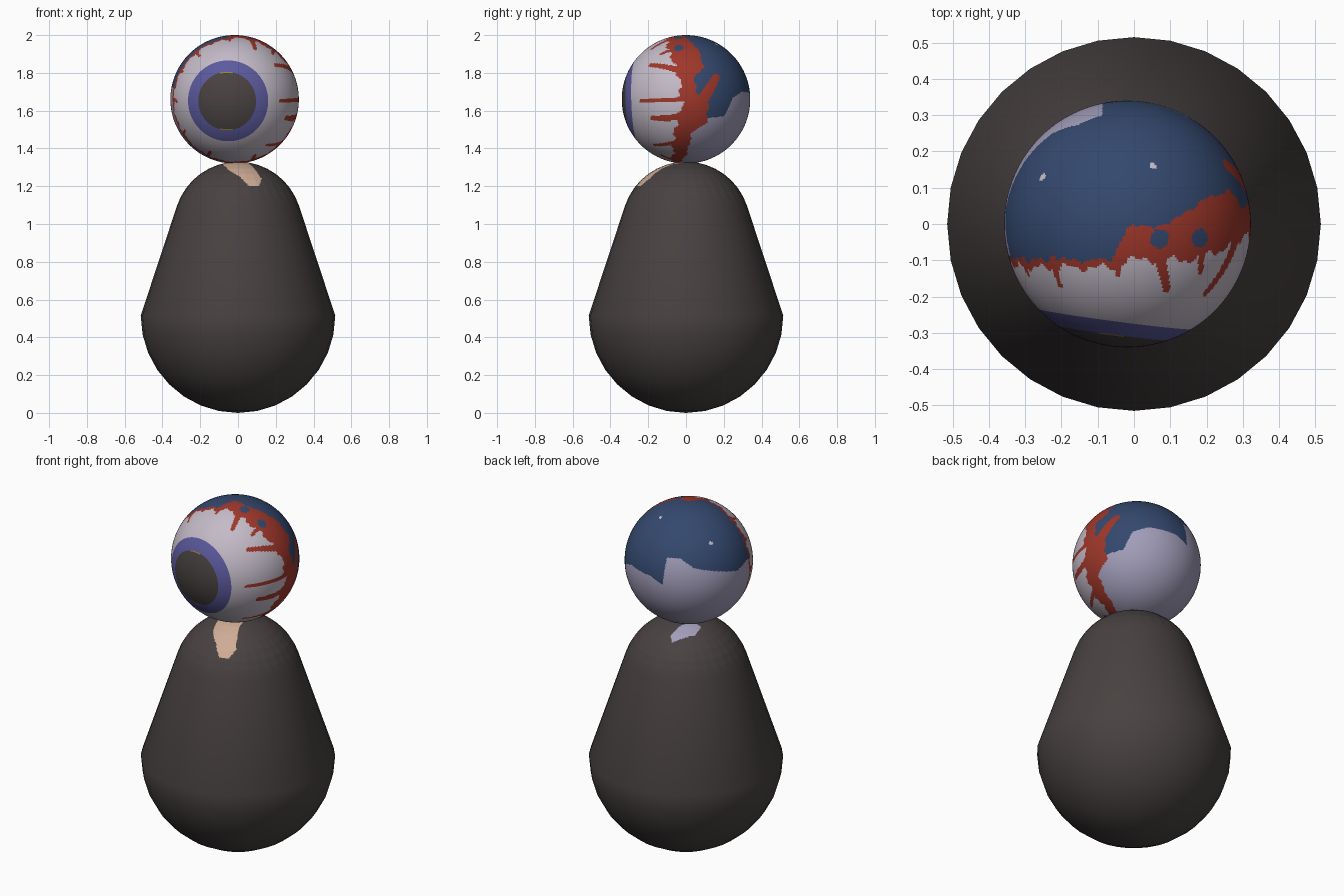
import bpy, bmesh
from math import sin, cos, pi, radians, degrees, atan2, sqrt
from mathutils import Vector
from mathutils.geometry import intersect_point_line

default = bpy.data.objects.get("Cube")
if default:
    bpy.data.objects.remove(default)

COLOURS = {
    "charcoal": (0.065, 0.054, 0.053),
    "eye_white": (0.55, 0.50, 0.58),
    "lavender": (0.36, 0.34, 0.49),
    "navy": (0.034, 0.065, 0.156),
    "vein_red": (0.35, 0.038, 0.023),
    "iris_violet": (0.107, 0.102, 0.34),
    "tan": (0.62, 0.41, 0.30),
    "yellow": (0.30, 0.24, 0.03),
}
NAMES = list(COLOURS)
materials = []
for name, rgb in COLOURS.items():
    mat = bpy.data.materials.new(name)
    mat.use_nodes = True
    mat.diffuse_color = (*rgb, 1)
    mat.node_tree.nodes["Principled BSDF"].inputs["Base Color"].default_value = (*rgb, 1)
    materials.append(mat)


def finish(bm, name, rule):
    """Paint every face by a rule on its centre and link the object."""
    bm.normal_update()
    for f in bm.faces:
        f.smooth = True
        f.material_index = NAMES.index(rule(f.calc_center_median()))
    mesh = bpy.data.meshes.new(name)
    bm.to_mesh(mesh)
    bm.free()
    for mat in materials:
        mesh.materials.append(mat)
    obj = bpy.data.objects.new(name, mesh)
    bpy.context.collection.objects.link(obj)


def interp(table, t, col):
    """Read a column of a table sorted by its first entry."""
    for a, b in zip(table, table[1:]):
        if t <= b[0]:
            k = max(0, (t - a[0]) / (b[0] - a[0]))
            return a[col] + k * (b[col] - a[col])
    return table[-1][col]


def inside(x, y, poly):
    hit = False
    for (ax, ay), (bx, by) in zip(poly, poly[1:] + poly[:1]):
        if (ay > y) != (by > y) and x < ax + (y - ay) * (bx - ax) / (by - ay):
            hit = not hit
    return hit


# Body: round base, cone and round cap, turned around z
SIDES, BASE_R, CAP_R, CAP_Z = 32, 0.515, 0.34, 0.99
profile = [(BASE_R * sin(a), BASE_R * (1 - cos(a)))
           for a in (i * pi / 16 for i in range(9))]
profile += [(CAP_R * cos(a), CAP_Z + CAP_R * sin(a))
            for a in (radians(18 + i * 9) for i in range(9))]

bm = bmesh.new()
verts = [bm.verts.new((r, 0, z)) for r, z in profile]
edges = [bm.edges.new(pair) for pair in zip(verts, verts[1:])]
bmesh.ops.spin(bm, geom=verts + edges, cent=(0, 0, 0), axis=(0, 0, 1),
               angle=2 * pi, steps=SIDES, use_merge=False)
bmesh.ops.remove_doubles(bm, verts=bm.verts, dist=0.0005)
bmesh.ops.recalc_face_normals(bm, faces=bm.faces)
# Finer faces on the cap, for its two marks
cap_edges = [e for e in bm.edges if min(v.co.z for v in e.verts) > 1.14]
bmesh.ops.subdivide_edges(bm, edges=cap_edges, cuts=7, use_grid_fill=True)

TAN_MARK = [(-0.10, 1.34), (0.04, 1.34), (0.09, 1.29), (0.125, 1.24),
            (0.11, 1.2), (0.06, 1.2), (0.01, 1.25), (-0.05, 1.285)]
BACK_MARK = [(-0.05, 0.2), (-0.02, 0.17), (-0.03, 0.1), (-0.06, 0.03),
             (-0.12, 0.03), (-0.13, 0.1), (-0.09, 0.15)]


def body_rule(p):
    if p.z > 1.15 and p.y < 0 and inside(p.x, p.z, TAN_MARK):
        return "tan"
    if p.z > 1.15 and p.y > 0 and inside(p.x, p.y, BACK_MARK):
        return "lavender"
    return "charcoal"


finish(bm, "body", body_rule)

# Eyeball: poles lie on the gaze axis, so iris and pupil edges are rings
R = 0.34
CENTRE = Vector((-0.018, 0, 1.66))
GAZE = Vector((-0.13, -0.99, -0.03)).normalized()


def on_ball(phi, y):
    """Point at an angle around y (from up towards +x) and a depth y."""
    rho, a = sqrt(R * R - y * y), radians(phi)
    return Vector((rho * sin(a), y, rho * cos(a)))


# Red band: angle around y, front edge, back edge
BAND = [(-180, -.08, -.05), (-90, -.11, -.09), (-60, -.12, -.10),
        (-8, -.12, -.10), (0, -.10, -.01), (20, -.10, 0), (30, -.10, .04),
        (45, -.08, .08), (60, -.06, .09), (72, -.03, .04), (85, -.03, .06),
        (95, -.02, .12), (112, -.05, .11), (122, -.06, .03),
        (150, -.07, 0), (180, -.08, -.05)]
# Veins: start angle and depth, end angle and depth, half width
VEINS = [(90, -.02, 92, -.24, .014), (106, -.03, 110, -.18, .02),
         (131, -.04, 145, -.17, .014), (62, -.05, 50, -.19, .018),
         (15, -.08, 22, -.18, .018), (37, -.05, 40, -.13, .014),
         (95, .07, 67, .16, .035), (-39, -.1, -39, -.17, .012),
         (-62, -.1, -62, -.14, .012), (-5, -.1, -5, -.14, .01),
         (-155, -.07, -155, -.15, .012), (164, -.07, 160, -.13, .014),
         (-90, -.1, -92, -.15, .012), (-125, -.08, -122, -.14, .01)]
VEINS = [(on_ball(a, b), on_ball(c, d), w) for a, b, c, d, w in VEINS]
# Lower edge of the navy patch: compass angle, relative height
NAVY_EDGE = [(0, -.29), (23, -.29), (38, -.26), (47, .03), (61, .12),
             (88, .1), (101, 0), (103, .43), (117, .44), (130, .3),
             (174, .12), (193, .19), (211, -.04), (270, 0), (360, 0)]
NAVY_SPOTS = [Vector(s) for s in ((.09, -.04, .325), (.2, -.04, .272))]
PALE_SPOTS = [Vector(s) for s in ((-.235, .13, .21), (.07, .16, .292))]


def near_vein(n):
    for a, b, w in VEINS:
        q, t = intersect_point_line(n, a, b)
        q = a.lerp(b, min(1, max(0, t))).normalized() * R
        taper = 1 - 0.4 * min(1, max(0, t))
        if (n - q).length < w * taper:
            return True
    return False


def eye_rule(p):
    n = p - CENTRE
    angle = degrees(n.angle(GAZE))
    if angle < 27:
        sliver = angle > 25.5 and abs(n.x - GAZE.x * R) < 0.035
        return "yellow" if sliver else "charcoal"
    if angle < 39:
        return "iris_violet"
    phi = degrees(atan2(n.x, n.z))
    wobble = 0.008 * sin(phi * 0.35) + 0.005 * sin(phi * 0.9)
    front = interp(BAND, phi, 1) + wobble
    back = interp(BAND, phi, 2) + wobble * 0.6
    if any((n - s).length < 0.027 for s in NAVY_SPOTS):
        return "navy"
    if any((n - s).length < 0.01 for s in PALE_SPOTS):
        return "eye_white"
    if front < n.y < back or near_vein(n):
        return "vein_red"
    if n.y <= front:
        return "eye_white"
    compass = degrees(atan2(n.y, n.x)) % 360
    return "navy" if n.z / R > interp(NAVY_EDGE, compass, 1) else "lavender"


bm = bmesh.new()
bmesh.ops.create_uvsphere(bm, u_segments=300, v_segments=180, radius=R)
turn = Vector((0, 0, 1)).rotation_difference(GAZE).to_matrix()
bmesh.ops.rotate(bm, verts=bm.verts, cent=(0, 0, 0), matrix=turn)
bmesh.ops.translate(bm, verts=bm.verts, vec=CENTRE)
finish(bm, "eyeball", eye_rule)
